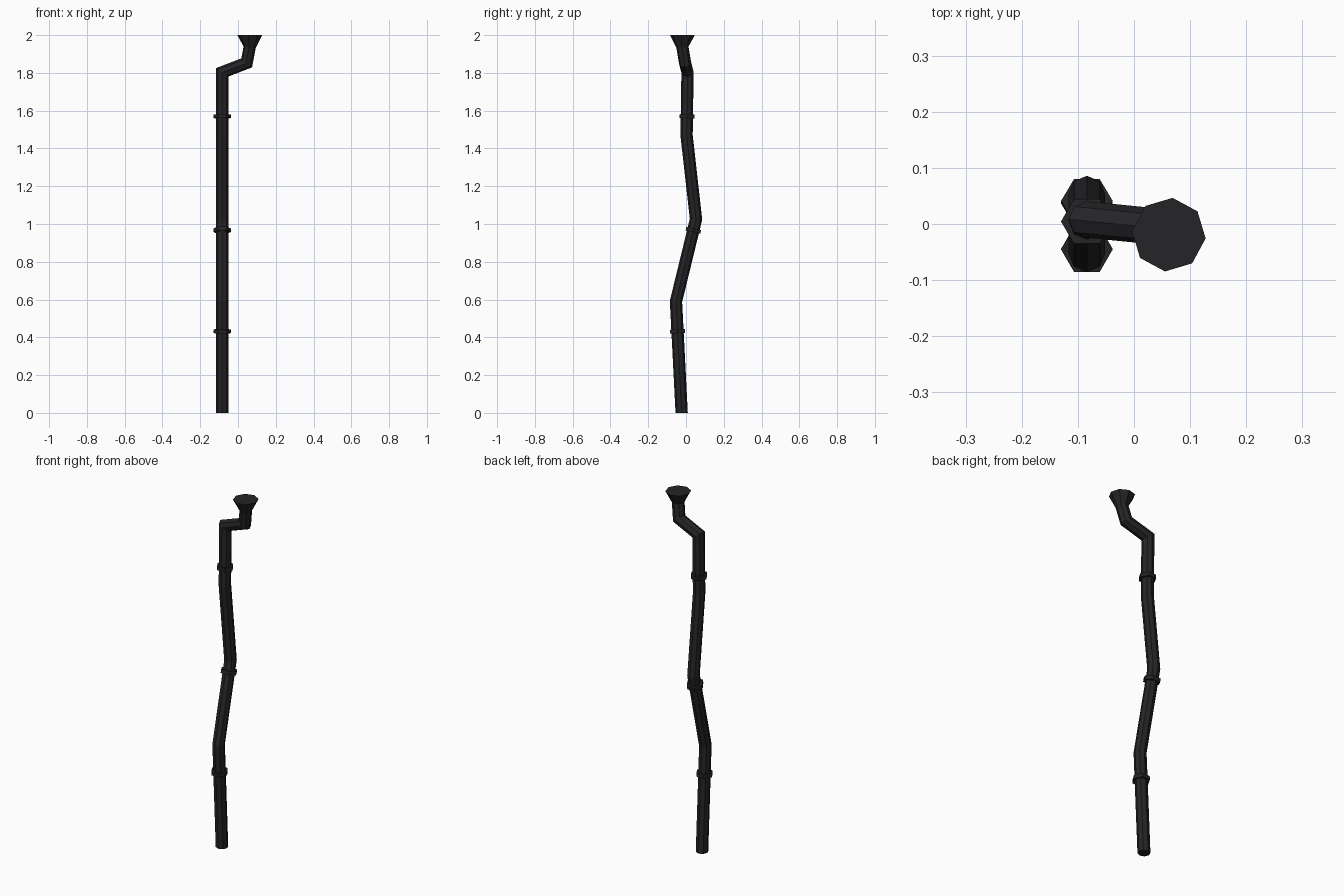
import bpy, bmesh, math
from mathutils import Vector, Matrix

if "Cube" in bpy.data.objects:
    bpy.data.objects.remove(bpy.data.objects["Cube"])

mat = bpy.data.materials.new("dark_iron")
mat.diffuse_color = (0.018, 0.018, 0.02, 1)
mat.use_nodes = True
mat.node_tree.nodes["Principled BSDF"].inputs["Base Color"].default_value = mat.diffuse_color


def make_object(name, bm):
    bmesh.ops.recalc_face_normals(bm, faces=bm.faces)
    me = bpy.data.meshes.new(name)
    bm.to_mesh(me)
    bm.free()
    me.materials.append(mat)
    ob = bpy.data.objects.new(name, me)
    bpy.context.collection.objects.link(ob)
    return ob


def sweep(name, path, radius, end_radius, sides=8):
    """Mitred tube along a path, flaring to end_radius at the last point."""
    pts = [Vector(p) for p in path]
    dirs = [(b - a).normalized() for a, b in zip(pts, pts[1:])]
    offs = [Vector((math.cos(a), math.sin(a), 0)) * radius
            for a in (2 * math.pi * i / sides for i in range(sides))]
    bm = bmesh.new()
    rings = [[bm.verts.new(pts[0] + o) for o in offs]]
    for i in range(1, len(pts)):
        d = dirs[i - 1]
        n = d if i == len(pts) - 1 else (d + dirs[i]).normalized()
        # slide the section along the segment onto the mitre plane
        offs = [o - d * (o.dot(n) / d.dot(n)) for o in offs]
        if i == len(pts) - 1:
            offs = [o * (end_radius / radius) for o in offs]
        rings.append([bm.verts.new(pts[i] + o) for o in offs])
    for a, b in zip(rings, rings[1:]):
        for k in range(sides):
            j = (k + 1) % sides
            bm.faces.new((a[k], a[j], b[j], b[k]))
    bm.faces.new(rings[0])
    bm.faces.new(rings[-1])
    return make_object(name, bm)


# crooked pipe with offset elbow and flared outlet
X = -0.084
path = [(X, -0.023, 0), (X, -0.053, 0.59), (X, 0.053, 1.025), (X, 0.003, 1.47),
        (X, 0.008, 1.803), (0.046, -0.005, 1.853), (0.062, -0.019, 1.937),
        (0.062, -0.019, 2.0)]
sweep("drain_pipe", path, 0.0325, 0.066)

# hexagonal joint collars, square to the pipe
for num, (seg, z) in enumerate([(0, 0.432), (1, 0.967), (3, 1.57)], 1):
    a, b = Vector(path[seg]), Vector(path[seg + 1])
    pos = a.lerp(b, (z - a.z) / (b.z - a.z))
    d = (b - a).normalized()
    tilt = Matrix.Rotation(-math.atan2(d.y, d.z), 4, 'X')
    spin = Matrix.Rotation(math.pi / 2, 4, 'Z')
    bm = bmesh.new()
    bmesh.ops.create_cone(bm, cap_ends=True, segments=6, radius1=0.046,
                          radius2=0.046, depth=0.02)
    # put a corner on the x axis whatever the primitive's start angle
    v = bm.verts[:][0].co
    spin = Matrix.Rotation(-math.atan2(v.y, v.x), 4, 'Z')
    bm.transform(Matrix.Translation(pos) @ tilt @ spin)
    make_object(f"joint_collar_{num}", bm)
